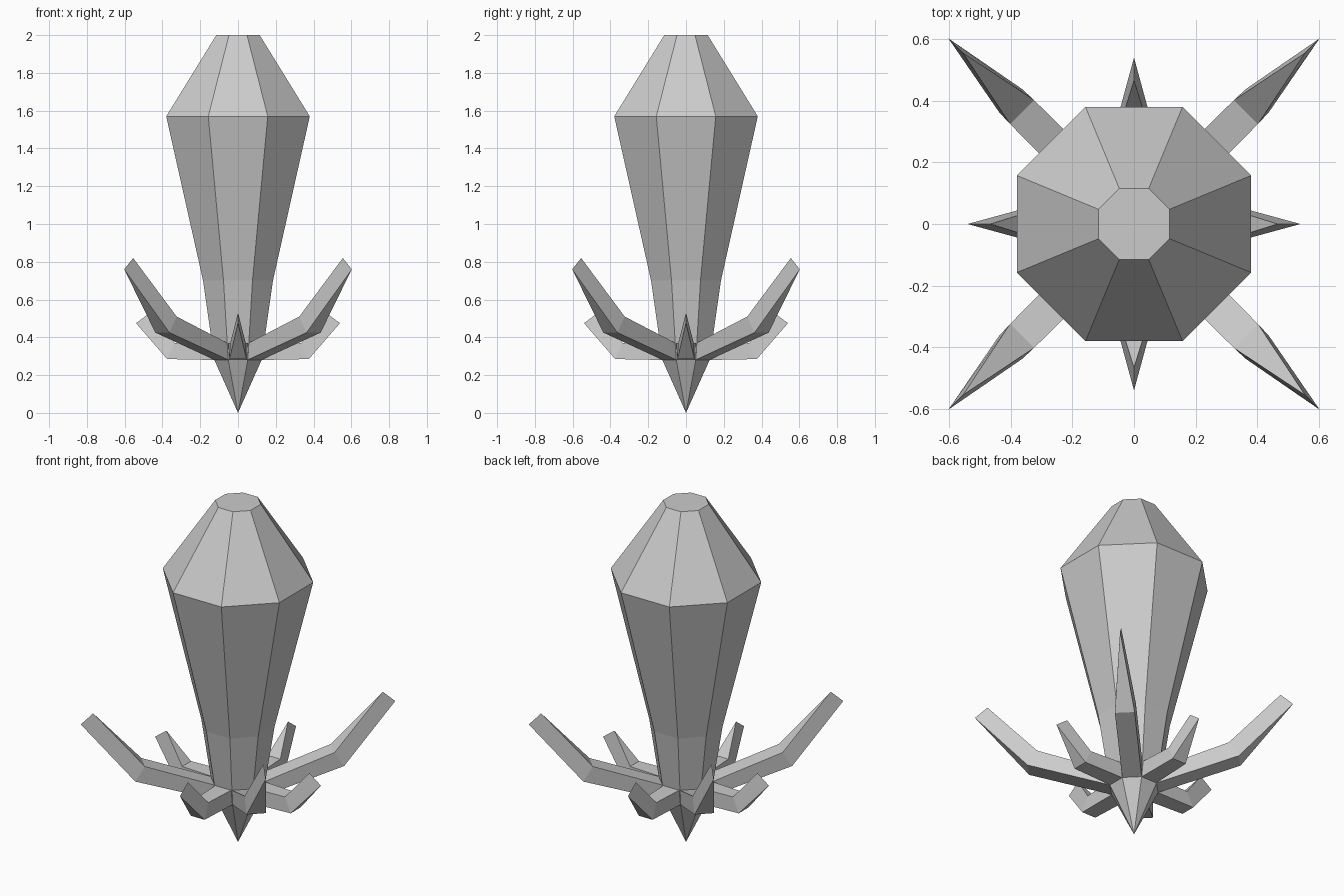
import bpy, bmesh, math
from mathutils import Matrix

if "Cube" in bpy.data.objects:
    bpy.data.objects.remove(bpy.data.objects["Cube"])

grey = bpy.data.materials.new("stone grey")
grey.diffuse_color = (0.6, 0.6, 0.6, 1)
grey.use_nodes = True
grey.node_tree.nodes["Principled BSDF"].inputs["Base Color"].default_value = grey.diffuse_color


def finish(bm, name):
    bmesh.ops.recalc_face_normals(bm, faces=bm.faces)
    me = bpy.data.meshes.new(name)
    bm.to_mesh(me)
    bm.free()
    me.materials.append(grey)
    ob = bpy.data.objects.new(name, me)
    bpy.context.collection.objects.link(ob)
    return ob


# Eight-sided body with pointed base: (distance to flat side, height)
profile = [(0.125, 0.28), (0.185, 0.70), (0.38, 1.57), (0.115, 2.0)]
bm = bmesh.new()
rings = []
for apothem, z in profile:
    r = apothem / math.cos(math.pi / 8)
    angles = [math.pi / 8 + i * math.pi / 4 for i in range(8)]
    rings.append([bm.verts.new((r * math.cos(a), r * math.sin(a), z)) for a in angles])
tip = bm.verts.new((0, 0, 0))
for i in range(8):
    j = (i + 1) % 8
    bm.faces.new((tip, rings[0][j], rings[0][i]))
    for lo, hi in zip(rings, rings[1:]):
        bm.faces.new((lo[i], lo[j], hi[j], hi[i]))
bm.faces.new(rings[-1])
finish(bm, "crystal_body")


# Arm growing from one body side: sections of
# (lower radius, lower z, lower half width, upper radius, upper z, upper half width)
def arm(name, sections, end, angle):
    bm = bmesh.new()
    rows = []
    for rl, zl, wl, ru, zu, wu in sections:
        rows.append([bm.verts.new(p) for p in
                     ((rl, -wl, zl), (rl, wl, zl), (ru, wu, zu), (ru, -wu, zu))])
    for a, b in zip(rows, rows[1:]):
        for i in range(4):
            j = (i + 1) % 4
            bm.faces.new((a[i], a[j], b[j], b[i]))
    # blade edge at the outer end
    low = bm.verts.new((end[0], 0, end[1]))
    top = bm.verts.new((end[2], 0, end[3]))
    a = rows[-1]
    bm.faces.new((a[0], a[1], low))
    bm.faces.new((a[2], a[3], top))
    bm.faces.new((a[1], a[2], top, low))
    bm.faces.new((a[3], a[0], low, top))
    bmesh.ops.transform(bm, matrix=Matrix.Rotation(angle, 4, 'Z'), verts=bm.verts)
    finish(bm, name)


long_sections = [(0.123, 0.28, 0.052, 0.135, 0.37, 0.056),
                 (0.566, 0.425, 0.053, 0.514, 0.51, 0.055)]
short_sections = [(0.123, 0.28, 0.051, 0.135, 0.37, 0.052),
                  (0.375, 0.285, 0.045, 0.335, 0.37, 0.041)]
for k in range(4):
    arm(f"long_arm_{k + 1}", long_sections, (0.852, 0.76, 0.785, 0.82),
        math.pi / 4 + k * math.pi / 2)
    arm(f"short_arm_{k + 1}", short_sections, (0.54, 0.475, 0.466, 0.53),
        k * math.pi / 2)
